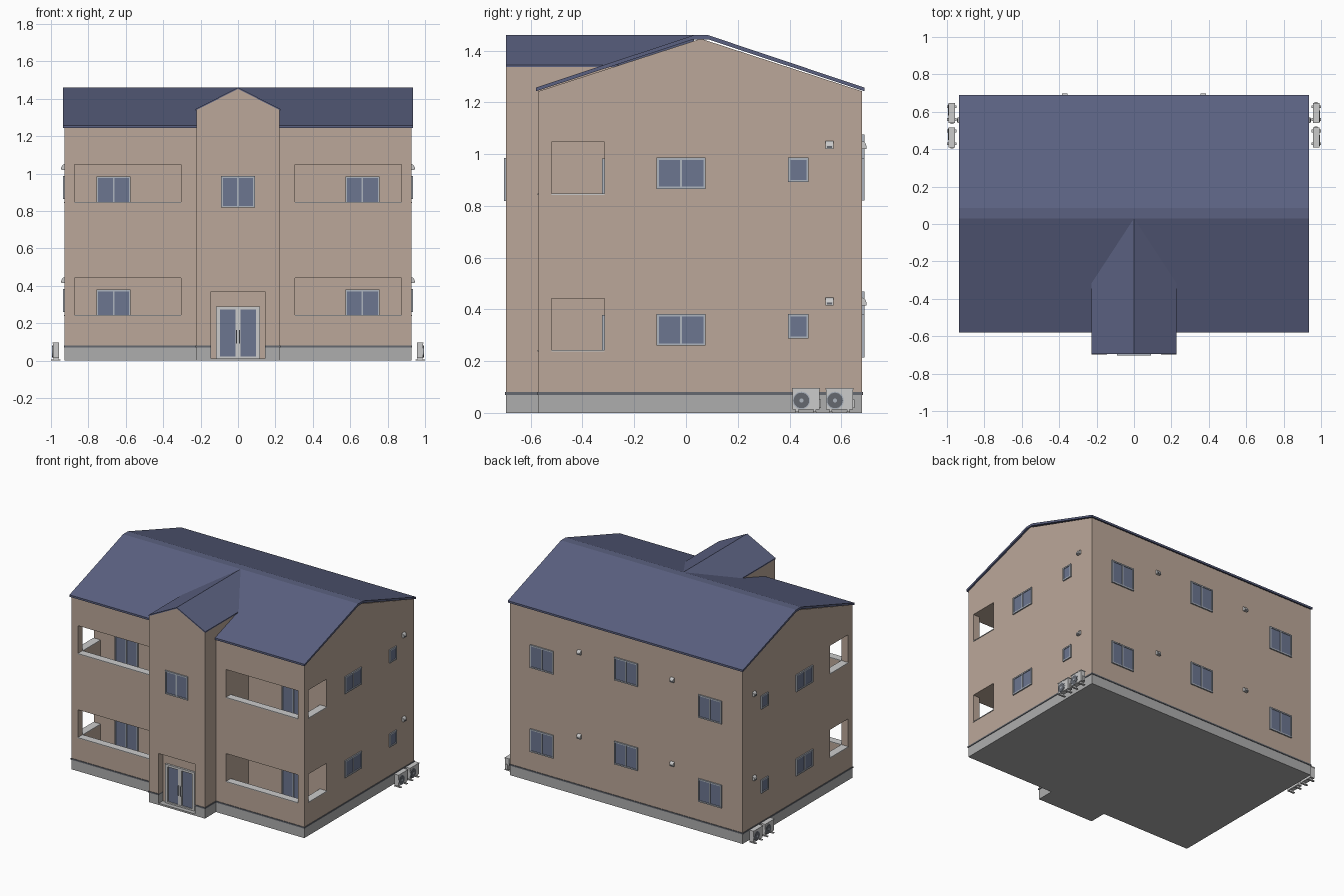
import bpy, bmesh
from math import radians
from mathutils import Matrix, Vector

if "Cube" in bpy.data.objects:
    bpy.data.objects.remove(bpy.data.objects["Cube"])


def material(name, rgb):
    m = bpy.data.materials.new(name)
    m.diffuse_color = (*rgb, 1)
    m.use_nodes = True
    m.node_tree.nodes["Principled BSDF"].inputs["Base Color"].default_value = m.diffuse_color
    return m


WALL = material("wall_tan", (0.50, 0.39, 0.32))
ROOF = material("roof_blue", (0.105, 0.12, 0.22))
GLASS = material("glass_blue", (0.15, 0.18, 0.28))
FRAME = material("frame_grey", (0.42, 0.46, 0.52))
WHITE = material("white", (0.8, 0.8, 0.8))
BASE = material("concrete", (0.42, 0.42, 0.42))
DARK = material("dark_grey", (0.13, 0.14, 0.16))


def finish(name, bm, mat, M=Matrix()):
    bmesh.ops.recalc_face_normals(bm, faces=bm.faces)
    bm.transform(M)
    me = bpy.data.meshes.new(name)
    bm.to_mesh(me)
    bm.free()
    if mat:
        me.materials.append(mat)
    ob = bpy.data.objects.new(name, me)
    bpy.context.collection.objects.link(ob)
    return ob


def add_prism(bm, pts, axis, a, b):
    put = {"x": lambda p, q, t: (t, p, q), "y": lambda p, q, t: (p, t, q),
           "z": lambda p, q, t: (p, q, t)}[axis]
    lo = [bm.verts.new(put(p, q, a)) for p, q in pts]
    hi = [bm.verts.new(put(p, q, b)) for p, q in pts]
    bm.faces.new(lo)
    bm.faces.new(hi[::-1])
    for i in range(len(pts)):
        j = (i + 1) % len(pts)
        bm.faces.new((lo[i], lo[j], hi[j], hi[i]))


def prism(name, pts, axis, a, b, mat, M=Matrix()):
    bm = bmesh.new()
    add_prism(bm, pts, axis, a, b)
    return finish(name, bm, mat, M)


def boxes(name, items, mat, M=Matrix()):
    bm = bmesh.new()
    for x0, x1, y0, y1, z0, z1 in items:
        add_prism(bm, [(x0, y0), (x1, y0), (x1, y1), (x0, y1)], "z", z0, z1)
    return finish(name, bm, mat, M)


def cut(ob, cutter):
    mod = ob.modifiers.new("cut", "BOOLEAN")
    mod.operation, mod.solver, mod.object = "DIFFERENCE", "EXACT", cutter
    bpy.context.view_layer.objects.active = ob
    bpy.ops.object.modifier_apply(modifier=mod.name)


def place(x, y, z, angle):
    return Matrix.Translation((x, y, z)) @ Matrix.Rotation(radians(angle), 4, "Z")


W, YF, YB, YT, TW = 0.927, -0.57, 0.68, -0.695, 0.223
FLOORS = {"lower": 0.0, "upper": 0.605}
SIDES = {"left": -1, "right": 1}

# walls of the main block and the entrance tower
main = prism("main_walls", [(YF, .08), (YB, .08), (YB, 1.243), (.0575, 1.446), (YF, 1.243)],
             "x", -W, W, WALL)
tower = prism("tower_walls", [(-TW, .08), (TW, .08), (TW, 1.339), (0, 1.454), (-TW, 1.339)],
              "y", YT, -.05, WALL)


# concrete base and dark trim band following the plan outline
def plan(d):
    w, t = W + d, TW + d
    return [(-w, YF - d), (-t, YF - d), (-t, YT - d), (t, YT - d), (t, YF - d),
            (w, YF - d), (w, YB + d), (-w, YB + d)]


base = prism("base", plan(0), "z", 0, .07, BASE)
trim = prism("base_trim", plan(.004), "z", .07, .08, DARK)

# balcony recesses: T-shaped openings above the parapet, then the inside down to the floor
opening, inside = bmesh.new(), bmesh.new()
for dz in FLOORS.values():
    for s in SIDES.values():
        add_prism(opening, [(s * x, y) for x, y in
                            [(.305, -.65), (.875, -.65), (.875, -.52), (1, -.52),
                             (1, -.315), (.305, -.315)]], "z", .238 + dz, .442 + dz)
        add_prism(inside, [(s * x, y) for x, y in
                           [(.305, -.52), (.875, -.52), (.875, -.315), (.305, -.315)]],
                  "z", .09 + dz, .32 + dz)
cutters = [finish("balcony_opening_cutter", opening, None),
           finish("balcony_inside_cutter", inside, None)]
for c in cutters:
    cut(main, c)

# entrance recess
door_cutter = boxes("entrance_cutter", [(-.145, .145, -.8, YT + .05, .012, .37)], None)
for ob in (tower, base, trim):
    cut(ob, door_cutter)
for c in cutters + [door_cutter]:
    bpy.data.objects.remove(c)
yr = YT + .05
boxes("entrance_back_wall", [(-.145, .145, yr - .003, yr + .01, .012, .37)], WALL)

# roofs
prism("main_roof", [(-.58, 1.257), (.03, 1.46), (.085, 1.46), (.69, 1.257), (.69, 1.243),
                    (.085, 1.444), (.03, 1.444), (-.58, 1.243)], "x", -.936, .936, ROOF)
prism("tower_roof", [(-.226, 1.345), (0, 1.46), (.226, 1.345), (.226, 1.337),
                     (0, 1.452), (-.226, 1.337)], "y", YT - .001, .03, ROOF)

# parapet caps
for fl, dz in FLOORS.items():
    for sd, s in SIDES.items():
        z = .238 + dz
        caps = [(.305, .875, YF - .003, -.518, z, z + .005),
                (.873, W + .003, -.52, -.315, z, z + .005)]
        boxes(f"parapet_cap_{fl}_{sd}",
              [(min(s * a, s * b), max(s * a, s * b), *r) for a, b, *r in caps], WHITE)


# sliding windows, modelled facing -y with the bottom centre at the origin
def window(name, w, h, M, panes=2, f=.009):
    h2, d = w / 2, .009
    bars = [(-h2, -h2 + f, -d, .004, 0, h), (h2 - f, h2, -d, .004, 0, h),
            (-h2 + f, h2 - f, -d, .004, 0, f), (-h2 + f, h2 - f, -d, .004, h - f, h)]
    if panes == 2:
        bars.append((-f / 2, f / 2, -d + .001, .004, f, h - f))
    boxes(name + "_frame", bars, FRAME, M)
    boxes(name + "_glass", [(-h2 + f, h2 - f, -.004, .003, f, h - f)], GLASS, M)


# vent hoods with a curved top
def vent(name, M):
    prism(name, [(.002, -.015), (-.017, -.015), (-.017, -.002), (-.014, .007),
                 (-.008, .013), (.002, .016)], "x", -.015, .015, WHITE, M)
    boxes(name + "_grille", [(-.010, .010, -.0185, -.016, -.012, -.004)], DARK, M)


window("tower_window", .18, .168, place(0, YT, .818, 0))
for fl, dz in FLOORS.items():
    for i, (x, z) in enumerate([(-.67, .215), (0, .305), (.67, .215)]):
        window(f"back_window_{fl}_{i}", .185, .165, place(x, YB, z + dz, 180))
    for x, sd in ((-.37, "left"), (.37, "right")):
        vent(f"back_vent_{fl}_{sd}", place(x, YB, .43 + dz, 180))
    for sd, s in SIDES.items():
        window(f"balcony_door_{fl}_{sd}", .183, .288, place(s * .665, -.315, .091 + dz, 0))
        window(f"side_window_{fl}_{sd}", .19, .122, place(s * W, -.019, .26 + dz, s * 90))
        window(f"small_window_{fl}_{sd}", .08, .095, place(s * W, .434, .287 + dz, s * 90), 1)
        vent(f"side_vent_{fl}_{sd}", place(s * W, .555, .43 + dz, s * 90))

# entrance double door
M = place(0, yr - .003, .012, 0)
boxes("entrance_door_frame",
      [(-.118, -.097, -.014, 0, 0, .278), (.097, .118, -.014, 0, 0, .278),
       (-.097, .097, -.014, 0, .262, .278), (-.097, .097, -.014, 0, 0, .010),
       (-.014, -.001, -.012, 0, .01, .262), (.001, .014, -.012, 0, .01, .262)], WHITE, M)
boxes("entrance_door_glass", [(-.097, .097, -.006, 0, .01, .262)], GLASS, M)
boxes("entrance_door_handles", [(s * .009 - .003, s * .009 + .003, -.021, -.010, .08, .15)
                                for s in (-1, 1)], FRAME, M)


# outdoor air-conditioning units, facing -y, centred on the floor under the casing
def air_unit(name, M):
    boxes(name + "_casing", [(-.052, .052, -.016, .016, .014, .095)], WHITE, M)
    boxes(name + "_top_lid", [(-.054, .054, -.018, .018, .090, .096)], WHITE, M)
    boxes(name + "_feet", [(x - .007, x + .007, -.026, .026, 0, .006) for x in (-.034, .034)]
          + [(x - .005, x + .005, -.013, .013, .006, .014) for x in (-.034, .034)], WHITE, M)
    boxes(name + "_pipe_cover", [(.052, .059, -.006, .010, .018, .052)], WHITE, M)
    turn = Matrix.Rotation(radians(90), 4, "X")
    for part, r, y, mat in (("fan_ring", .034, -.017, FRAME), ("fan", .030, -.0185, DARK),
                            ("fan_hub", .008, -.020, FRAME)):
        bm = bmesh.new()
        bmesh.ops.create_cone(bm, cap_ends=True, segments=24, radius1=r, radius2=r, depth=.003,
                              matrix=Matrix.Translation((-.017, y, .048)) @ turn)
        finish(f"{name}_{part}", bm, mat, M)


for sd, s in SIDES.items():
    for i, y in enumerate((.463, .593)):
        air_unit(f"air_unit_{sd}_{i}", place(s * .974, y, 0, s * 90))
